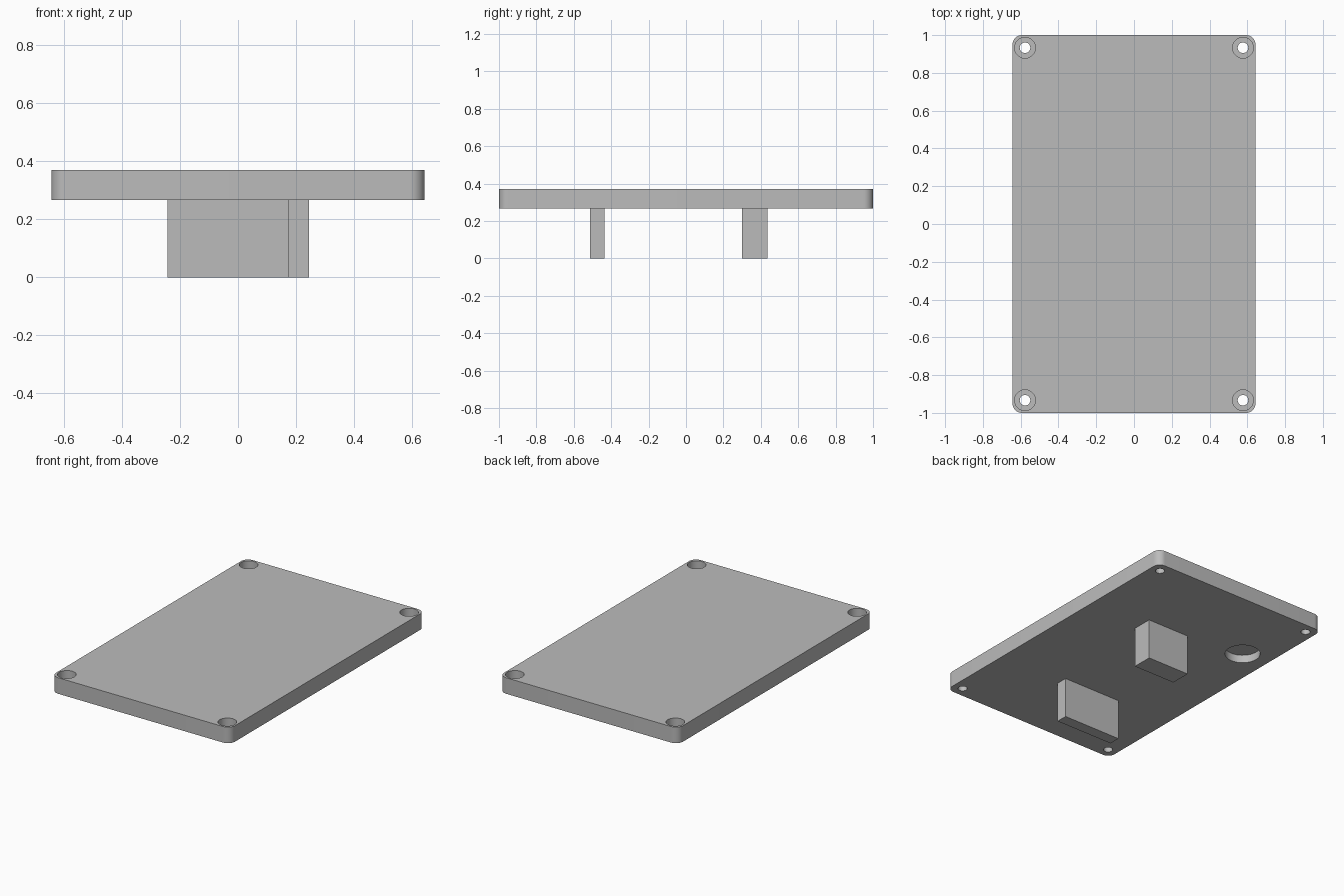
import bpy, bmesh, math
from mathutils import Matrix, Vector

cube = bpy.data.objects.get("Cube")
if cube:
    bpy.data.objects.remove(cube, do_unlink=True)

# Single grey finish
grey = bpy.data.materials.new("plain grey")
grey.use_nodes = True
colour = (0.5, 0.5, 0.5, 1)
grey.diffuse_color = colour
grey.node_tree.nodes["Principled BSDF"].inputs["Base Color"].default_value = colour

HALF_X, HALF_Y = 0.643, 1.0
BOTTOM, TOP = 0.266, 0.37
CORNER = 0.05


def finish(name, bm):
    bmesh.ops.recalc_face_normals(bm, faces=bm.faces)
    mesh = bpy.data.meshes.new(name)
    bm.to_mesh(mesh)
    bm.free()
    mesh.materials.append(grey)
    obj = bpy.data.objects.new(name, mesh)
    bpy.context.collection.objects.link(obj)
    return obj


def block(name, x0, x1, y0, y1, z0, z1):
    bm = bmesh.new()
    size = Matrix.Diagonal((x1 - x0, y1 - y0, z1 - z0, 1))
    centre = Matrix.Translation(((x0 + x1) / 2, (y0 + y1) / 2, (z0 + z1) / 2))
    bmesh.ops.create_cube(bm, size=1, matrix=centre @ size)
    return finish(name, bm)


def cut_round(target, x, y, radius, z0, z1):
    """Drill a round hole from z0 to z1, then discard the cutter."""
    bm = bmesh.new()
    bmesh.ops.create_cone(bm, cap_ends=True, segments=48, radius1=radius, radius2=radius,
                          depth=z1 - z0, matrix=Matrix.Translation((x, y, (z0 + z1) / 2)))
    cutter = finish("drill", bm)
    cutter.hide_render = True
    mod = target.modifiers.new("drill", 'BOOLEAN')
    mod.operation, mod.solver, mod.object = 'DIFFERENCE', 'EXACT', cutter
    bpy.context.view_layer.update()
    graph = bpy.context.evaluated_depsgraph_get()
    mesh = bpy.data.meshes.new_from_object(target.evaluated_get(graph))
    target.modifiers.clear()
    target.data = mesh
    bpy.data.objects.remove(cutter, do_unlink=True)


# Rounded cover plate
bm = bmesh.new()
outline = []
steps = 10
for quarter, (sx, sy) in enumerate([(1, 1), (-1, 1), (-1, -1), (1, -1)]):
    for i in range(steps + 1):
        a = math.radians(90) * (quarter + i / steps)
        outline.append(bm.verts.new((sx * (HALF_X - CORNER) + CORNER * math.cos(a),
                                     sy * (HALF_Y - CORNER) + CORNER * math.sin(a), BOTTOM)))
face = bm.faces.new(outline)
raised = bmesh.ops.extrude_face_region(bm, geom=[face])["geom"]
bmesh.ops.translate(bm, vec=Vector((0, 0, TOP - BOTTOM)),
                    verts=[v for v in raised if isinstance(v, bmesh.types.BMVert)])
plate = finish("cover_plate", bm)

# Counterbored screw holes in the corners
for sx in (-1, 1):
    for sy in (-1, 1):
        x, y = sx * 0.577, sy * 0.933
        cut_round(plate, x, y, 0.055, TOP - 0.052, TOP + 0.1)
        cut_round(plate, x, y, 0.028, BOTTOM - 0.1, TOP + 0.1)

# Round blind pocket on the underside
cut_round(plate, -0.455, 0.484, 0.107, BOTTOM - 0.1, BOTTOM + 0.052)

# Blocks hanging below the plate
block("front_block", -0.243, 0.176, -0.512, -0.437, 0, BOTTOM)
block("back_block", -0.06, 0.245, 0.3, 0.435, 0, BOTTOM)

# Smooth round walls, keep edges sharp
bpy.ops.object.select_all(action='DESELECT')
plate.select_set(True)
bpy.context.view_layer.objects.active = plate
bpy.ops.object.shade_smooth_by_angle(angle=math.radians(30))
